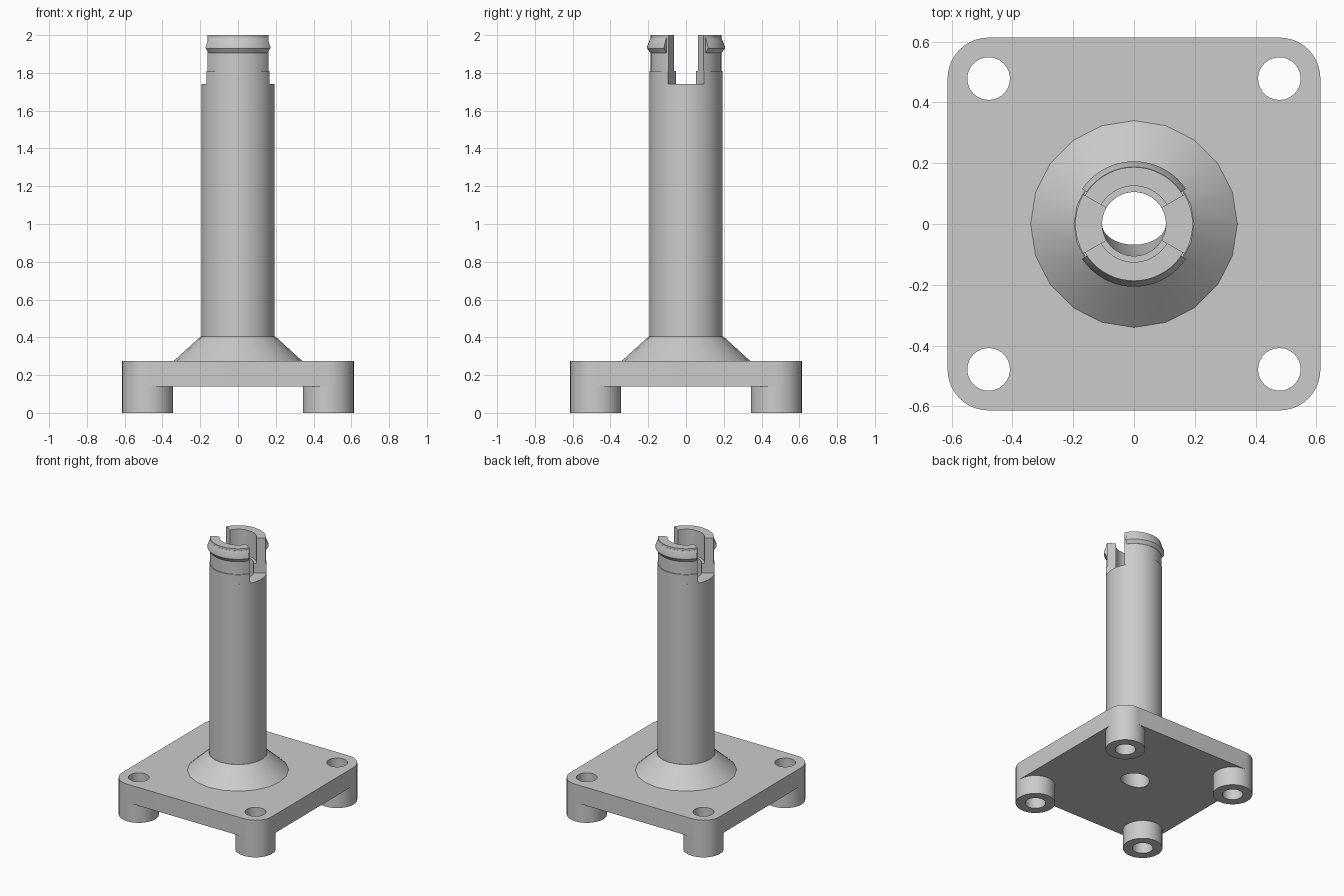
import bpy, bmesh
from math import sin, cos, pi, radians

cube = bpy.data.objects.get("Cube")
if cube:
    bpy.data.objects.remove(cube, do_unlink=True)

# Single plain grey
grey = bpy.data.materials.new("plain grey")
grey.use_nodes = True
COLOUR = (0.6, 0.6, 0.6, 1)
grey.diffuse_color = COLOUR
grey.node_tree.nodes["Principled BSDF"].inputs["Base Color"].default_value = COLOUR


def finish(obj):
    """Assign the material and smooth everything but the hard edges."""
    obj.data.materials.clear()
    obj.data.materials.append(grey)
    bpy.ops.object.select_all(action='DESELECT')
    obj.select_set(True)
    bpy.context.view_layer.objects.active = obj
    bpy.ops.object.shade_smooth_by_angle(angle=radians(30))


def lathe(name, profile, steps=48, start=0, end=360, edit=None):
    """Revolve a closed (radius, z) profile, capping the ends of partial turns."""
    full = end - start == 360
    bm = bmesh.new()
    rings = []
    for i in range(steps if full else steps + 1):
        a = radians(start + (end - start) * i / steps)
        rings.append([bm.verts.new((r * cos(a), r * sin(a), z)) for r, z in profile])
    n = len(profile)
    for i in range(steps):
        a, b = rings[i], rings[(i + 1) % len(rings)]
        for j in range(n):
            k = (j + 1) % n
            bm.faces.new((a[j], b[j], b[k], a[k]))
    if not full:
        bm.faces.new(rings[0])
        bm.faces.new(rings[-1])
    if edit:
        edit(bm)
    bmesh.ops.recalc_face_normals(bm, faces=bm.faces)
    mesh = bpy.data.meshes.new(name)
    bm.to_mesh(mesh)
    bm.free()
    obj = bpy.data.objects.new(name, mesh)
    bpy.context.collection.objects.link(obj)
    finish(obj)
    return obj


def arc(cx, cy, r, start=0, turn=360, steps=40):
    count = steps if turn == 360 else steps + 1
    angles = [radians(start + turn * i / steps) for i in range(count)]
    return [(cx + r * cos(a), cy + r * sin(a)) for a in angles]


def slab(name, loops, z0, z1):
    """Flat plate from an outline and its hole loops."""
    curve = bpy.data.curves.new(name + "_outline", 'CURVE')
    curve.dimensions = '2D'
    curve.fill_mode = 'BOTH'
    curve.extrude = (z1 - z0) / 2
    for loop in loops:
        spline = curve.splines.new('POLY')
        spline.points.add(len(loop) - 1)
        for point, (x, y) in zip(spline.points, loop):
            point.co = (x, y, 0, 1)
        spline.use_cyclic_u = True
    temp = bpy.data.objects.new(name + "_outline", curve)
    bpy.context.collection.objects.link(temp)
    graph = bpy.context.evaluated_depsgraph_get()
    mesh = bpy.data.meshes.new_from_object(temp.evaluated_get(graph))
    bpy.data.objects.remove(temp, do_unlink=True)
    bm = bmesh.new()
    bm.from_mesh(mesh)
    bmesh.ops.remove_doubles(bm, verts=bm.verts, dist=0.0001)
    bmesh.ops.translate(bm, verts=bm.verts, vec=(0, 0, (z0 + z1) / 2))
    bmesh.ops.recalc_face_normals(bm, faces=bm.faces)
    bm.to_mesh(mesh)
    bm.free()
    obj = bpy.data.objects.new(name, mesh)
    bpy.context.collection.objects.link(obj)
    finish(obj)


FOOT, HOLE, REACH = 0.135, 0.07, 0.478
UNDER, DECK = 0.14, 0.275
BORE, COLUMN = 0.105, 0.193
corners = [(REACH, REACH), (-REACH, REACH), (-REACH, -REACH), (REACH, -REACH)]

# Base plate with rounded corners, four screw holes and a socket for the column
outline = []
for i, (x, y) in enumerate(corners):
    outline += arc(x, y, FOOT, 90 * i, 90, 10)
slab("base_plate",
     [outline, arc(0, 0, 0.15, steps=48)] + [arc(x, y, HOLE) for x, y in corners],
     UNDER, DECK)

# Hollow feet under the corners
foot_names = ["back_left_foot", "back_right_foot", "front_right_foot", "front_left_foot"]
for name, (x, y) in zip(foot_names, corners):
    foot = lathe(name, [(HOLE, 0), (FOOT, 0), (FOOT, UNDER), (HOLE, UNDER)], 40)
    foot.location = (x, y, 0)

# Faceted flare around the column base
lathe("base_flare", [(0.16, DECK), (0.34, DECK), (0.197, 0.405), (0.16, 0.405)], 20)


# Hollow column, its bore narrowing to one side at the bottom
def narrow_bore(bm):
    for v in bm.verts:
        if v.co.z < UNDER + 0.01 and v.co.xy.length < BORE + 0.01 and v.co.y < 0:
            v.co.y *= 0.65


lathe("column", [(BORE, UNDER), (0.15, UNDER), (0.15, DECK), (COLUMN, DECK),
                 (COLUMN, 1.74), (BORE, 1.74), (BORE, 0.4)], edit=narrow_bore)

# Two snap prongs with a ridged lip, facing front and back
for side, turn in (("back", 0), ("front", 180)):
    lathe(side + "_prong",
          [(BORE, 1.74), (COLUMN, 1.74), (COLUMN, 1.81), (0.187, 1.81),
           (0.187, 2), (0.125, 2), (0.125, 1.81), (BORE, 1.81)],
          18, 30 + turn, 150 + turn)
    lathe(side + "_lip",
          [(0.18, 1.905), (0.188, 1.905), (0.206, 1.93), (0.206, 1.94),
           (0.188, 1.985), (0.18, 1.985)],
          18, 34 + turn, 146 + turn)
